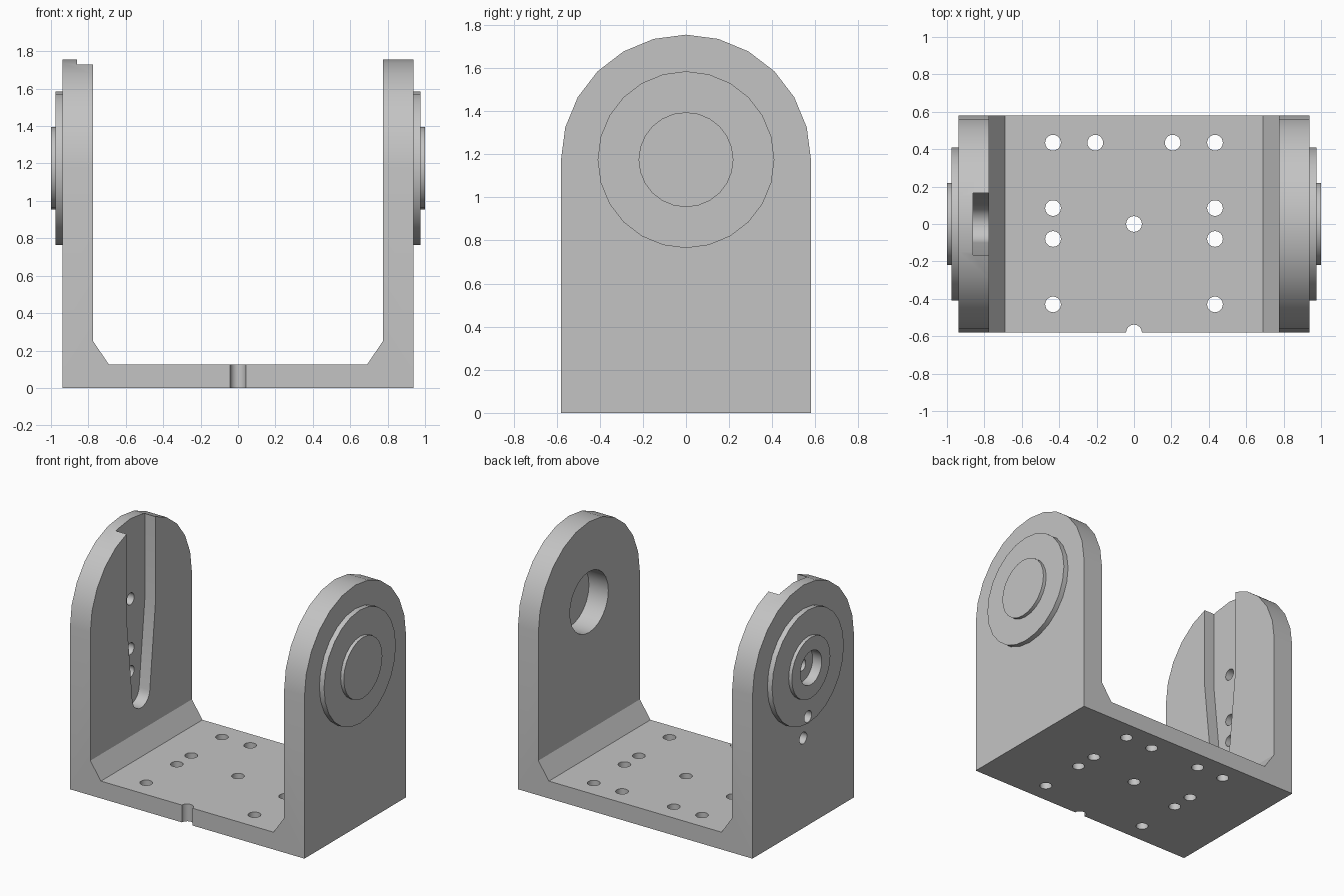
import bpy, bmesh
from math import sin, cos, pi, radians
from mathutils import Vector

if "Cube" in bpy.data.objects:
    bpy.data.objects.remove(bpy.data.objects["Cube"], do_unlink=True)

GREY = (0.55, 0.55, 0.55, 1)
mat = bpy.data.materials.new("plain grey")
mat.use_nodes = True
mat.diffuse_color = GREY
mat.node_tree.nodes["Principled BSDF"].inputs["Base Color"].default_value = GREY

AXIS_Z = 1.175      # height of the pivot axis
HALF_DEPTH = 0.58   # half depth and arch radius
ARM_OUT, ARM_IN = 0.9375, 0.775


def arc(cx, cy, r, start, end, steps):
    """Points on an arc, angles in degrees."""
    angles = [radians(start + (end - start) * i / steps) for i in range(steps + 1)]
    return [(cx + r * cos(a), cy + r * sin(a)) for a in angles]


def circle(cx, cy, r, n=24):
    return arc(cx, cy, r, 0, 360, n)[:-1]


def prism(name, points, axis, lo, hi):
    """Extrude a 2D outline along an axis from lo to hi."""
    place = {"x": lambda a, b, t: (t, a, b),
             "y": lambda a, b, t: (a, t, b),
             "z": lambda a, b, t: (a, b, t)}[axis]
    bm = bmesh.new()
    face = bm.faces.new([bm.verts.new(place(a, b, lo)) for a, b in points])
    new = bmesh.ops.extrude_face_region(bm, geom=[face])["geom"]
    bmesh.ops.translate(bm, vec=Vector(place(0, 0, hi - lo)),
                        verts=[v for v in new if isinstance(v, bmesh.types.BMVert)])
    bmesh.ops.recalc_face_normals(bm, faces=bm.faces)
    mesh = bpy.data.meshes.new(name)
    bm.to_mesh(mesh)
    bm.free()
    mesh.materials.append(mat)
    obj = bpy.data.objects.new(name, mesh)
    bpy.context.collection.objects.link(obj)
    return obj


def activate(obj):
    bpy.ops.object.select_all(action="DESELECT")
    obj.select_set(True)
    bpy.context.view_layer.objects.active = obj


def carve(obj, cutter, operation="DIFFERENCE"):
    cutter.hide_render = True
    mod = obj.modifiers.new("carve", "BOOLEAN")
    mod.operation, mod.object, mod.solver = operation, cutter, "EXACT"
    activate(obj)
    bpy.ops.object.modifier_apply(modifier=mod.name)


# U-shaped bracket with chamfered inner corners
half = [(ARM_OUT, 0), (ARM_OUT, 1.8), (ARM_IN, 1.8), (ARM_IN, 0.25), (0.69, 0.125)]
outline = half + [(-x, z) for x, z in reversed(half)]
bracket = prism("bracket", outline, "y", -0.7, 0.7)

# Rounded tops of both arms
arch = [(-HALF_DEPTH, -0.1), (HALF_DEPTH, -0.1)] + arc(0, AXIS_Z, HALF_DEPTH, 0, 180, 12)
cutters = [prism("arch_cutter", arch, "x", -1.2, 1.2)]
carve(bracket, cutters[0], "INTERSECT")

# Base screw holes and front notch
spots = [(0, 0), (0, -HALF_DEPTH)]
for side in (-1, 1):
    spots += [(side * 0.433, y) for y in (0.435, 0.085, -0.08, -0.43)]
    spots.append((side * 0.207, 0.435))
for x, y in spots:
    cutters.append(prism("base_hole_cutter", circle(x, y, 0.042), "z", -0.1, 0.2))
    carve(bracket, cutters[-1])

# Pivot socket inside the left arm
cutters.append(prism("socket_cutter", circle(0, AXIS_Z, 0.22), "x", 0.7, 0.95))
carve(bracket, cutters[-1])

# Tapered slot inside the right arm, open at the top
slot = [(0.165, 1.9), (-0.165, 1.9), (-0.165, 1.12)]
slot += arc(0, 0.51, 0.1, 185, 355, 10) + [(0.165, 1.12)]
cutters.append(prism("slot_cutter", slot, "x", -0.86, -0.72))
carve(bracket, cutters[-1])

# Stepped round bosses on the outer faces
bosses = {}
for side, label in ((1, "left"), (-1, "right")):
    for part, r, inner, outer in (("large", 0.41, 0.93, 0.975), ("small", 0.22, 0.965, 1.0)):
        bosses[label, part] = prism(f"{label}_{part}_boss", circle(0, AXIS_Z, r),
                                    "x", side * inner, side * outer)

# Screw holes and central recess through the right arm
right_parts = [bracket, bosses["right", "large"], bosses["right", "small"]]
recess = prism("recess_cutter", circle(0, AXIS_Z, 0.122), "x", -1.1, -0.928)
cutters.append(recess)
for part in right_parts:
    carve(part, recess)
for z in (AXIS_Z, 0.815, 0.65):
    hole = prism("arm_hole_cutter", circle(0, z, 0.042), "x", -1.1, -0.8)
    cutters.append(hole)
    carve(bracket, hole)
    if 0.7 < z < 1:
        carve(bosses["right", "large"], hole)

for cutter in cutters:
    bpy.data.objects.remove(cutter, do_unlink=True)

# Smooth curved walls, keep edges crisp
for obj in [bracket, *bosses.values()]:
    activate(obj)
    bpy.ops.object.shade_smooth_by_angle(angle=radians(31))
